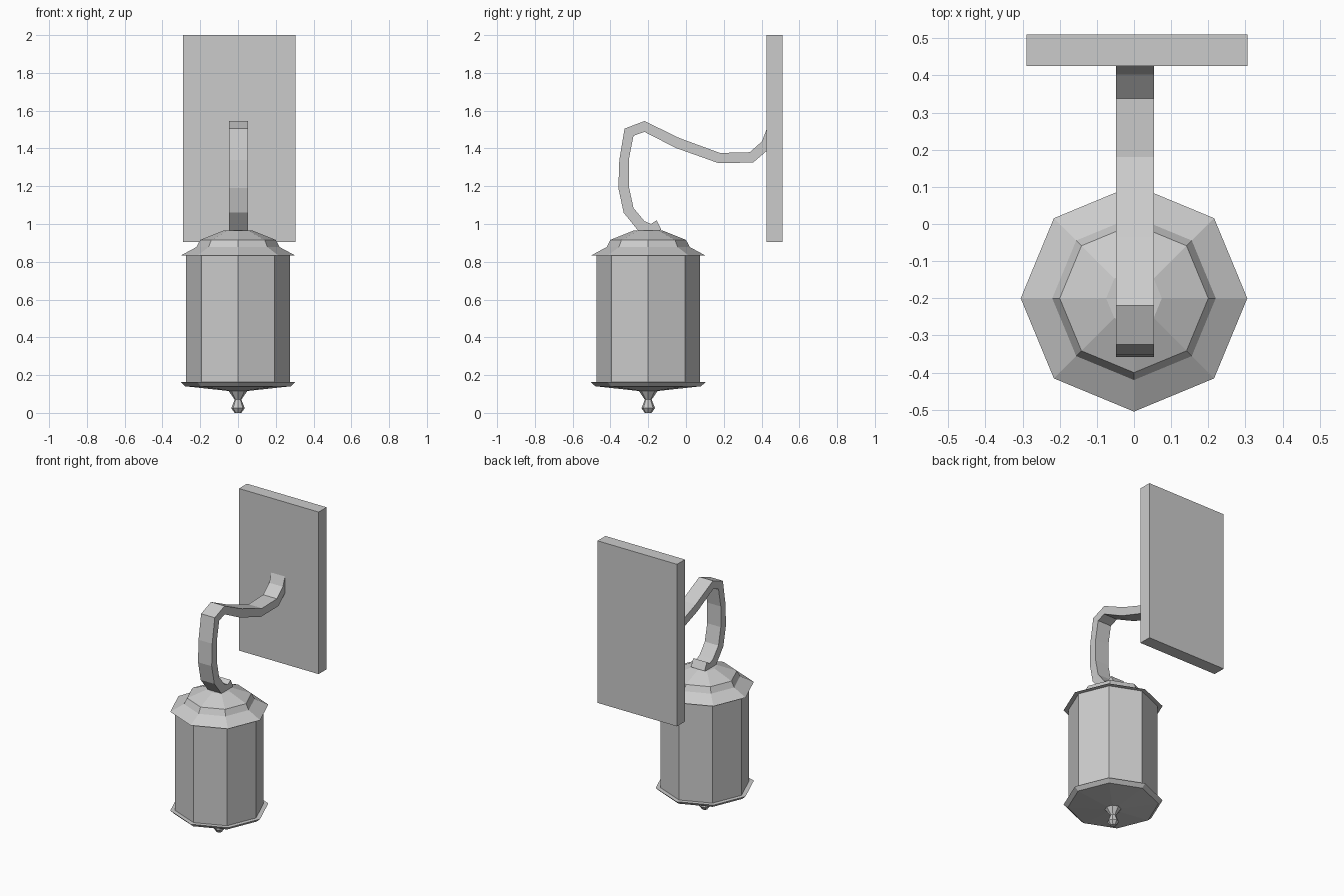
import bpy, bmesh, math

if "Cube" in bpy.data.objects:
    bpy.data.objects.remove(bpy.data.objects["Cube"], do_unlink=True)

# Single flat metal colour
grey = bpy.data.materials.new("grey_metal")
grey.use_nodes = True
colour = (0.6, 0.6, 0.6, 1)
grey.diffuse_color = colour
grey.node_tree.nodes["Principled BSDF"].inputs["Base Color"].default_value = colour

AXIS_Y = -0.2


def finish(name, bm):
    bmesh.ops.recalc_face_normals(bm, faces=bm.faces)
    mesh = bpy.data.meshes.new(name)
    bm.to_mesh(mesh)
    bm.free()
    mesh.materials.append(grey)
    obj = bpy.data.objects.new(name, mesh)
    bpy.context.collection.objects.link(obj)
    return obj


def turned(name, profile, sides=8):
    """Closed faceted solid from (radius, height) rings, bottom to top."""
    bm = bmesh.new()
    rings = []
    for r, z in profile:
        angles = [math.tau * i / sides for i in range(sides)]
        rings.append([bm.verts.new((r * math.cos(a), AXIS_Y + r * math.sin(a), z)) for a in angles])
    for low, high in zip(rings, rings[1:]):
        for i in range(sides):
            j = (i + 1) % sides
            bm.faces.new((low[i], low[j], high[j], high[i]))
    bm.faces.new(rings[0])
    bm.faces.new(rings[-1])
    return finish(name, bm)


def strip(name, upper, lower, x0, x1):
    """Bar of constant width between two (y, z) outlines."""
    bm = bmesh.new()
    rings = [[bm.verts.new(p) for p in ((x0, *u), (x1, *u), (x1, *l), (x0, *l))]
             for u, l in zip(upper, lower)]
    for a, b in zip(rings, rings[1:]):
        for i in range(4):
            j = (i + 1) % 4
            bm.faces.new((a[i], a[j], b[j], b[i]))
    bm.faces.new(rings[0])
    bm.faces.new(rings[-1])
    return finish(name, bm)


# Wall plate
strip("wall_plate", [(0.425, 2), (0.51, 2)], [(0.425, 0.905), (0.51, 0.905)], -0.29, 0.305)

# Curved arm, from the wall to the hooked tail on the cap
outer = [(0.43, 1.51), (0.402, 1.437), (0.338, 1.38), (0.18, 1.376), (-0.035, 1.455),
         (-0.22, 1.545), (-0.325, 1.505), (-0.353, 1.34), (-0.358, 1.19), (-0.33, 1.06),
         (-0.255, 0.967), (-0.19, 0.945), (-0.13, 0.97)]
inner = [(0.45, 1.46), (0.425, 1.385), (0.355, 1.325), (0.17, 1.323), (-0.055, 1.403),
         (-0.22, 1.488), (-0.278, 1.467), (-0.303, 1.34), (-0.303, 1.2), (-0.278, 1.085),
         (-0.22, 1.015), (-0.185, 1.0), (-0.155, 1.02)]
strip("arm", outer, inner, -0.048, 0.054)

# Lantern
turned("lantern_body", [(0.275, 0.15), (0.275, 0.84)])
turned("cap", [(0.305, 0.832), (0.22, 0.878), (0.2, 0.916), (0.075, 0.966)])
turned("base", [(0.05, 0.116), (0.28, 0.141), (0.305, 0.164)])
turned("finial", [(0.018, 0), (0.036, 0.025), (0.018, 0.07), (0.05, 0.117)])
